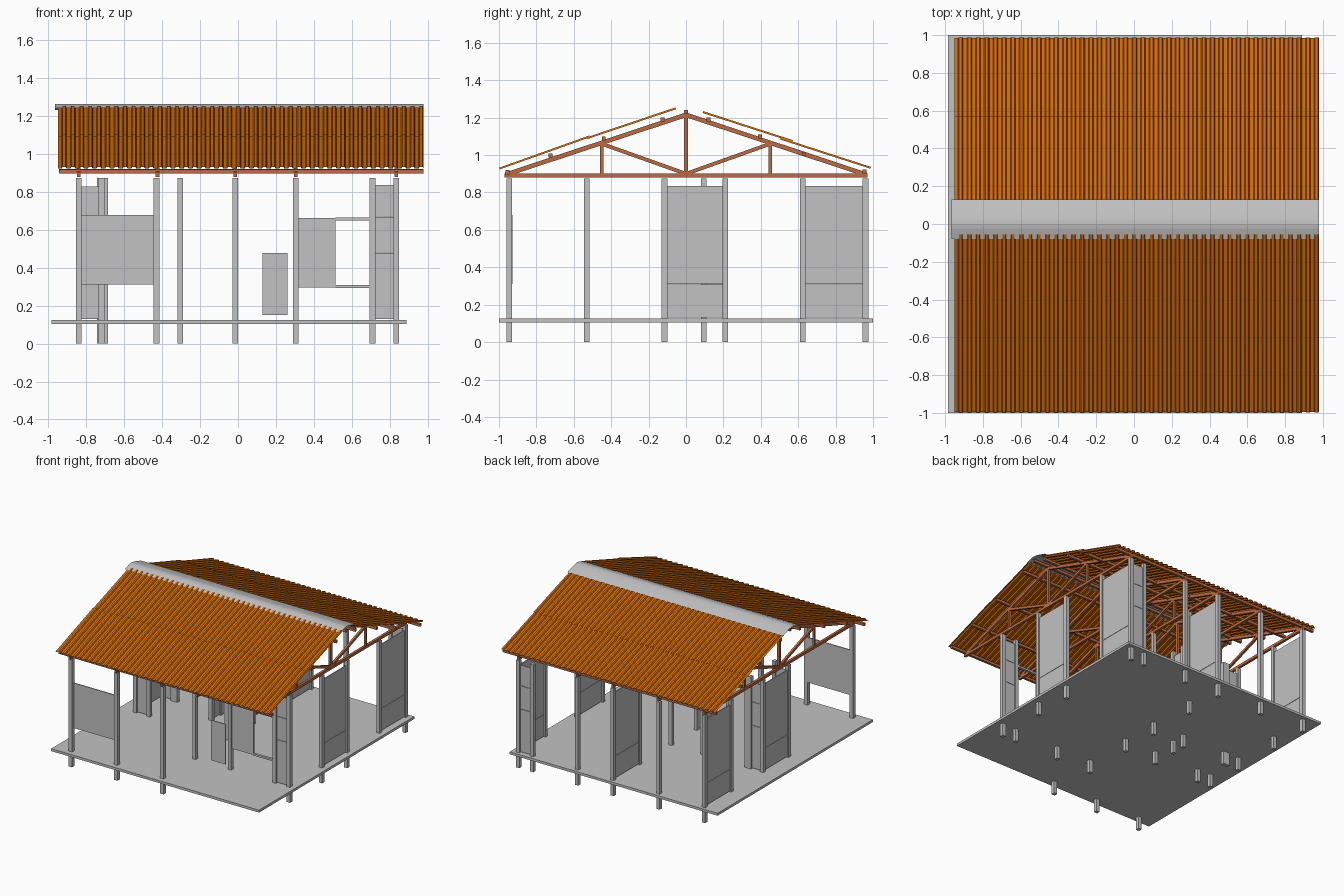
import bpy, bmesh, math
from mathutils import Vector

if "Cube" in bpy.data.objects:
    bpy.data.objects.remove(bpy.data.objects["Cube"])


def material(name, rgb):
    m = bpy.data.materials.new(name)
    m.diffuse_color = (*rgb, 1)
    m.use_nodes = True
    m.node_tree.nodes["Principled BSDF"].inputs["Base Color"].default_value = m.diffuse_color
    return m


GREY = material("light_grey", (0.54, 0.54, 0.54))
ORANGE = material("roof_orange", (0.63, 0.142, 0.004))
WOOD = material("timber_brown", (0.50, 0.145, 0.055))


def finish(name, bm, mat):
    bmesh.ops.recalc_face_normals(bm, faces=bm.faces)
    me = bpy.data.meshes.new(name)
    bm.to_mesh(me)
    bm.free()
    me.materials.append(mat)
    ob = bpy.data.objects.new(name, me)
    bpy.context.collection.objects.link(ob)
    return ob


def add_box(bm, x0, x1, y0, y1, z0, z1):
    r = bmesh.ops.create_cube(bm, size=1)
    for v in r["verts"]:
        v.co = Vector((x0 + (v.co.x + .5) * (x1 - x0),
                       y0 + (v.co.y + .5) * (y1 - y0),
                       z0 + (v.co.z + .5) * (z1 - z0)))


def boxes(name, items, mat):
    bm = bmesh.new()
    for b in items:
        add_box(bm, *b)
    return finish(name, bm, mat)


def add_beam(bm, x, a, b, t, w):
    """Rectangular member in a yz plane from a to b, depth t, width w along x."""
    a, b = Vector(a), Vector(b)
    d = (b - a).normalized()
    n = Vector((-d.y, d.x)) * t / 2
    corners = [a + n, b + n, b - n, a - n]
    v = [[bm.verts.new((x + s * w / 2, c.x, c.y)) for c in corners] for s in (-1, 1)]
    bm.faces.new(v[0])
    bm.faces.new(v[1])
    for i in range(4):
        j = (i + 1) % 4
        bm.faces.new((v[0][i], v[0][j], v[1][j], v[1][i]))


# floor slab
boxes("floor_slab", [(-.985, .89, -1, 1, .105, .125)], GREY)

# posts: rows of x positions for each y
rows = {
    -.945: (-.84, -.43, -.015),
    -.53: (-.015, .305, .71, .835),
    -.115: (-.84, -.72, -.305, -.015, .835),
    .095: (-.305,),
    .21: (-.84, -.73, -.70, -.305, -.015, .835),
    .625: (-.84, -.015),
    .96: (-.84, -.43, -.015, .305, .71, .835),
}
h = .015
posts = [(x - h, x + h, y - h, y + h, 0, .875) for y, xs in rows.items() for x in xs]
posts.append((.835 - h, .835 + h, .625 - h, .625 + h, .125, .875))
boxes("posts", posts, GREY)

T, GAP = .004, .0015


def panel_x(name, x0, x1, y, zs):
    """Boarded panel running along x, split at the listed heights."""
    boxes(name, [(x0, x1, y - T, y + T, a + GAP, b - GAP) for a, b in zip(zs, zs[1:])], GREY)


def panel_y(name, x, y0, y1, zs):
    boxes(name, [(x - T, x + T, y0, y1, a + GAP, b - GAP) for a, b in zip(zs, zs[1:])], GREY)


# wall panels along x
panel_x("front_half_panel", -.825, -.445, -.932, (.31, .68))
panel_x("small_gate", .13, .262, -.53, (.15, .48))
panel_x("window_leaf", .32, .515, -.53, (.295, .665))
boxes("window_rails", [(.515, .695, -.54, -.52, z, z + .015) for z in (.295, .65)], GREY)
panel_x("front_narrow_panel", .725, .82, -.53, (.13, .48, .67, .84))
panel_x("back_narrow_panel", .725, .82, .96, (.13, .48, .67, .84))
for i, y in enumerate((-.115, .21)):
    panel_x(f"left_closet_panel_{i}", -.825, -.735, y, (.13, .48, .67, .83))

# wall panels along y
for side, x in (("left", -.84), ("right", .835)):
    panel_y(f"{side}_middle_panel", x, -.1, .195, (.13, .31, .835))
    panel_y(f"{side}_rear_panel", x, .64, .945, (.13, .31, .835))
panel_y("centre_rear_panel", -.015, .64, .945, (.13, .31, .835))
panel_y("inner_panel", -.305, .11, .195, (.13, .835))

# roof trusses
for i, x in enumerate((-.84, -.425, -.015, .305, .835)):
    bm = bmesh.new()
    add_beam(bm, x, (-.97, .89), (.97, .89), .022, .02)
    add_beam(bm, x, (0, .89), (0, 1.215), .024, .02)
    for s in (-1, 1):
        add_beam(bm, x, (s * .965, .895), (0, 1.215), .024, .02)
        add_beam(bm, x, (s * .45, .895), (s * .45, 1.06), .018, .018)
        add_beam(bm, x, (0, .9), (s * .45, 1.06), .02, .018)
    finish(f"roof_truss_{i}", bm, WOOD)

# purlins
purlins = [(-.955, .908), (-.725, .998), (-.44, 1.088), (-.125, 1.19), (0, 1.23),
           (.12, 1.19), (.395, 1.1), (.63, 1.005), (.955, .912)]
boxes("purlins", [(-.945, .98, y - .01, y + .01, z - .011, z + .011) for y, z in purlins], WOOD)


# corrugated roof sheets with trapezoid ribs
def sheet(name, low, high):
    low, high = Vector(low), Vector(high)
    d = (high - low).normalized()
    n = Vector((-d.y, d.x))
    if n.y < 0:
        n = -n
    ribs, x0, x1 = 42, -.95, .98
    p = (x1 - x0) / ribs
    bm = bmesh.new()
    prev = None
    for i in range(ribs):
        for f, up in ((0, -1), (.42, -1), (.54, 1), (.88, 1), (1, -1)):
            if f == 1 and i < ribs - 1:
                continue
            x = x0 + (i + f) * p
            cur = [bm.verts.new((x, *(e + n * up * .005))) for e in (low, high)]
            if prev:
                bm.faces.new((prev[0], cur[0], cur[1], prev[1]))
            prev = cur
    finish(name, bm, ORANGE)


sheet("front_lower_sheet", (-.997, .928), (-.515, 1.10))
sheet("front_upper_sheet", (-.53, 1.09), (-.055, 1.25))
sheet("back_upper_sheet", (.57, 1.075), (.09, 1.23))
sheet("back_lower_sheet", (.987, .932), (.505, 1.088))

# ridge cap
profile = [(-.08, 1.243), (-.05, 1.253), (-.025, 1.261), (0, 1.265),
           (.025, 1.262), (.055, 1.255), (.09, 1.245), (.13, 1.232)]
bm = bmesh.new()
ends = [[bm.verts.new((x, y, z)) for y, z in profile] for x in (-.965, .98)]
for i in range(len(profile) - 1):
    bm.faces.new((ends[0][i], ends[1][i], ends[1][i + 1], ends[0][i + 1]))
finish("ridge_cap", bm, GREY)
